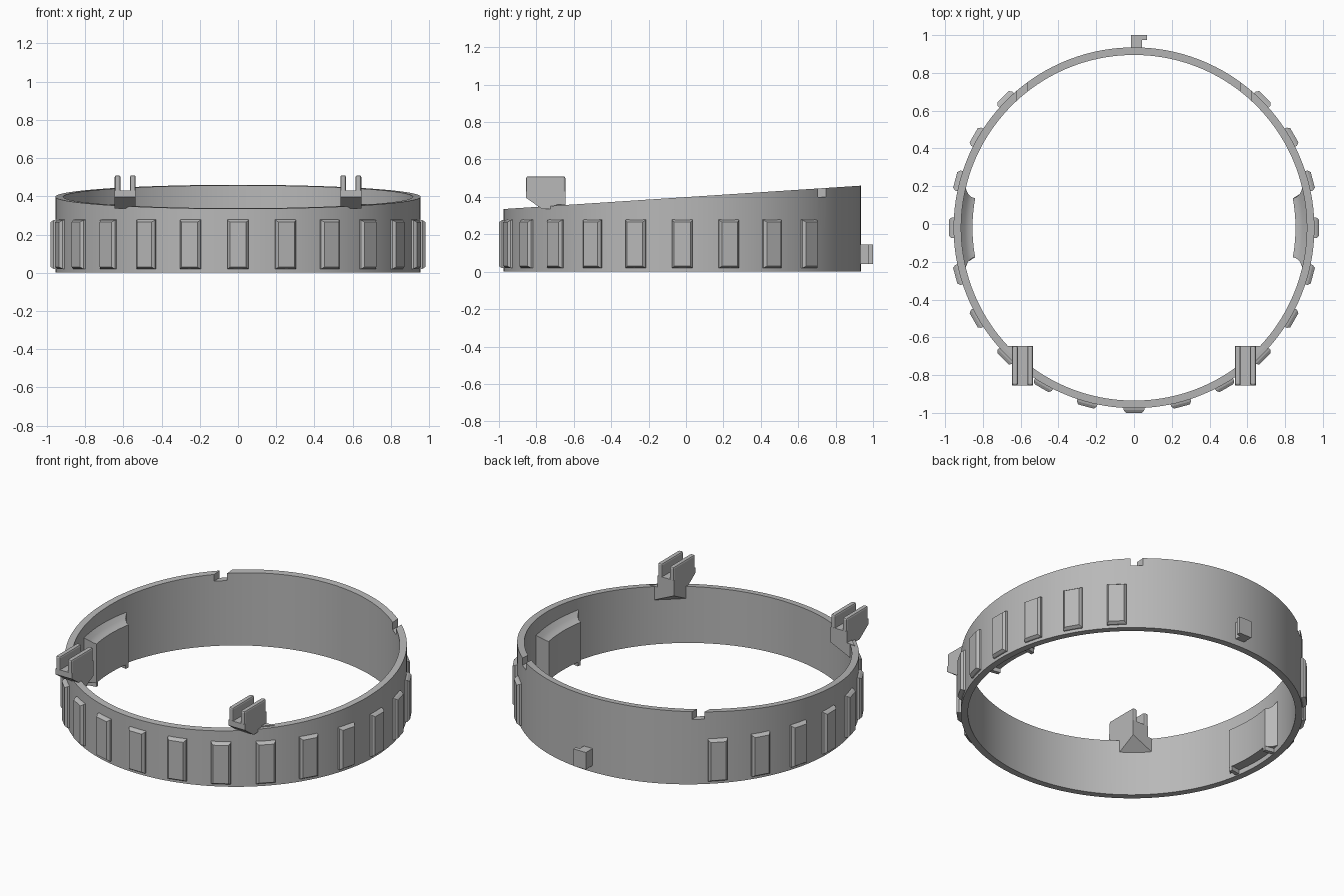
import bpy, bmesh, math
from mathutils import Vector, Matrix

cube = bpy.data.objects.get("Cube")
if cube:
    bpy.data.objects.remove(cube)

CY = -0.02                     # ring centre on y
R_OUT, R_IN = 0.955, 0.915

grey = bpy.data.materials.new("plain_grey")
grey.use_nodes = True
colour = (0.48, 0.48, 0.48, 1)
grey.diffuse_color = colour
grey.node_tree.nodes["Principled BSDF"].inputs["Base Color"].default_value = colour


def finish(name, bm, smooth=False):
    bmesh.ops.recalc_face_normals(bm, faces=bm.faces)
    mesh = bpy.data.meshes.new(name)
    bm.to_mesh(mesh)
    bm.free()
    mesh.materials.append(grey)
    ob = bpy.data.objects.new(name, mesh)
    bpy.context.collection.objects.link(ob)
    if smooth:
        bpy.ops.object.select_all(action="DESELECT")
        ob.select_set(True)
        bpy.context.view_layer.objects.active = ob
        bpy.ops.object.shade_smooth_by_angle(angle=math.radians(30))
    return ob


def hull(name, points, matrix=None):
    bm = bmesh.new()
    for p in points:
        bm.verts.new(p)
    bmesh.ops.convex_hull(bm, input=bm.verts)
    bmesh.ops.dissolve_limit(bm, angle_limit=0.01, verts=bm.verts, edges=bm.edges)
    if matrix:
        bm.transform(matrix)
    return finish(name, bm)


def box(name, x, y, z, bevel=0):
    ob = hull(name, [(a, b, c) for a in x for b in y for c in z])
    if bevel:
        mod = ob.modifiers.new("soft_edges", "BEVEL")
        mod.width = bevel
        mod.segments = 2
    return ob


def polar(r, a, z):
    return Vector((r * math.cos(a), CY + r * math.sin(a), z))


def rim(y):
    return 0.335 + 0.0654 * (y + 0.975)


def sweep(name, sections, closed):
    """Join equal-sized cross-sections into a solid."""
    bm = bmesh.new()
    rows = [[bm.verts.new(p) for p in s] for s in sections]
    n = len(rows[0])
    for i in range(len(rows) if closed else len(rows) - 1):
        a, b = rows[i], rows[(i + 1) % len(rows)]
        for k in range(n):
            bm.faces.new((a[k], b[k], b[(k + 1) % n], a[(k + 1) % n]))
    if not closed:
        bm.faces.new(rows[0])
        bm.faces.new(rows[-1])
    return finish(name, bm, smooth=True)


# Ring wall with a slanted top rim
sections = []
for i in range(160):
    a = math.tau * i / 160
    section = []
    for r, top in ((R_IN, 0), (R_OUT, 0), (R_OUT, 1), (R_IN, 1)):
        p = polar(r, a, 0)
        p.z = rim(p.y) if top else 0
        section.append(p)
    sections.append(section)
ring = sweep("ring_wall", sections, True)

# Two notches in the back of the rim
for s, side in ((1, "left"), (-1, "right")):
    cutter = box(side + "_notch_cutter", (s * 0.565, s * 0.62), (0.5, 0.9), (0.4, 0.6))
    cutter.hide_render = True
    cutter.hide_viewport = True
    cutter.display_type = "WIRE"
    cut = ring.modifiers.new(side + "_notch", "BOOLEAN")
    cut.operation = "DIFFERENCE"
    cut.solver = "EXACT"
    cut.object = cutter

# Chamfered grip pads around the front and sides
for i in range(-9, 10):
    pts = [(x, y, z) for y, w, zs in ((-0.945, 0.055, (0.018, 0.28)),
                                      (-0.965, 0.055, (0.02, 0.275)),
                                      (-0.98, 0.043, (0.03, 0.265)))
           for x in (-w, w) for z in zs]
    place = Matrix.Translation((0, CY, 0)) @ Matrix.Rotation(math.radians(15 * i), 4, "Z")
    hull("grip_pad", pts, place)

for s, side in ((1, "left"), (-1, "right")):
    # Forked clip on the front rim
    outline = [(-0.855, 0.43), (-0.855, 0.395), (-0.77, 0.335), (-0.645, 0.335), (-0.645, 0.43)]
    hull(side + "_clip_body", [(s * x, y, z) for x in (0.535, 0.645) for y, z in outline])
    for a, b in ((0.535, 0.565), (0.615, 0.645)):
        box(side + "_clip_prong", (s * a, s * b), (-0.855, -0.645), (0.41, 0.51), 0.01)
    # Flared foot joining the clip to the inner wall
    foot = [(0.535, -0.645), (0.70, -0.645), (0.535, -0.79)]
    hull(side + "_clip_foot", [(s * x, y, z) for x, y in foot for z in (0.335, 0.36)]
         + [(s * x, y, 0.26) for x, y in foot[1:]])

    # Curved bracket inside the wall, with ends flaring into it
    layers = ((0.855, 10.5, 0.27), (0.875, 10.7, 0.275), (0.895, 11.5, 0.29), (0.92, 13.5, 0.32))
    sections = []
    for i in range(13):
        t = i / 6 - 1
        mid = 0 if s > 0 else math.pi
        ang = [(r, mid + t * math.radians(h), z) for r, h, z in layers]
        sections.append([polar(r, a, z) for r, a, z in ang]
                        + [polar(r, a, 0.03) for r, a, z in reversed(ang)])
    sweep(side + "_inner_bracket", sections, False)
    for e in (-1, 1):
        hull(side + "_bracket_foot",
             [polar(r, mid + e * math.radians(h), z)
              for r in (0.856, 0.92) for h in (9, 10.5) for z in (0.005, 0.04)])

# Hooked tab at the back
box("back_tab_stem", (-0.017, 0.042), (0.92, 0.98), (0.04, 0.145))
box("back_tab_head", (-0.017, 0.068), (0.975, 1.0), (0.04, 0.145))
